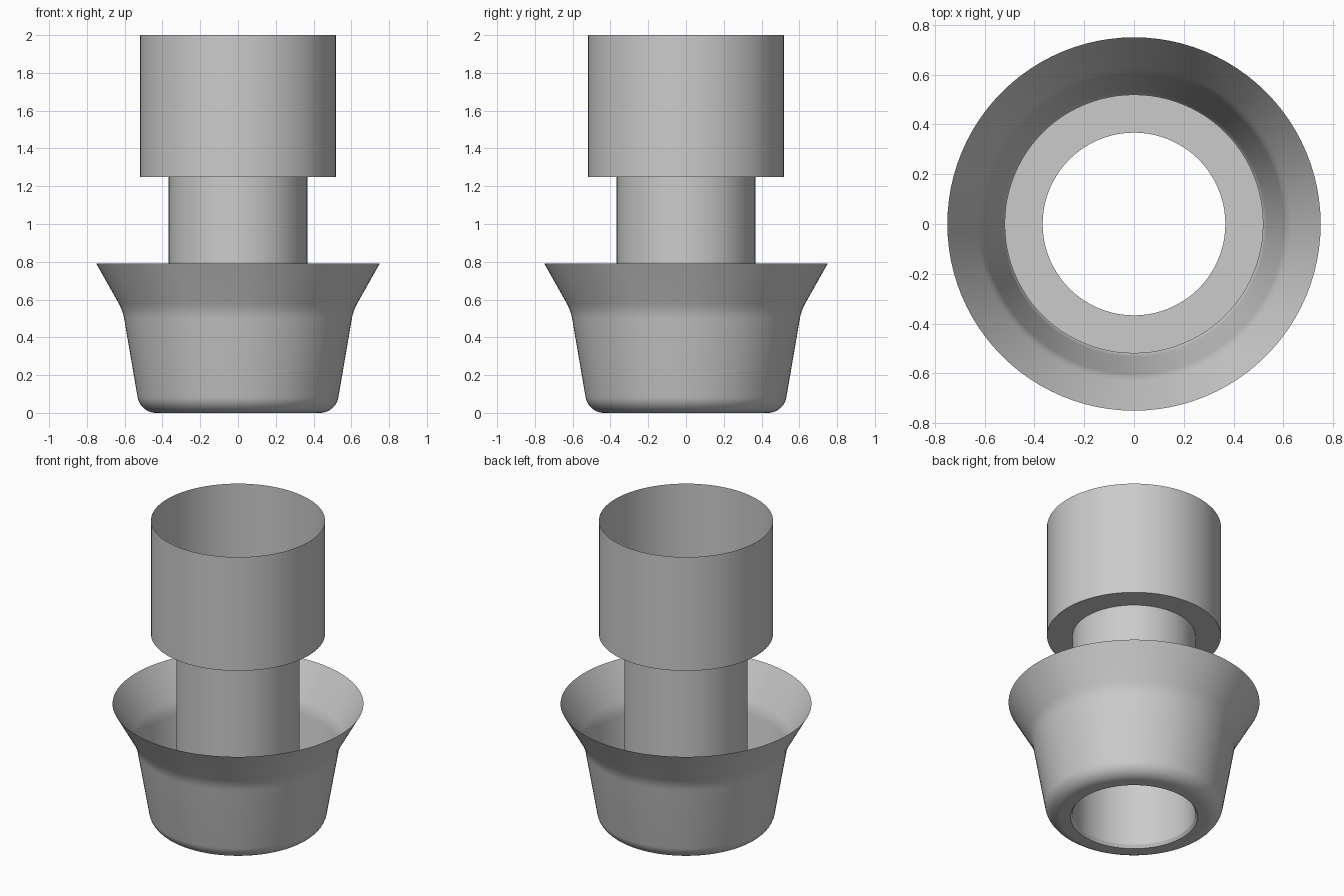
import bpy
import bmesh
from math import cos, sin, pi, radians
from mathutils import Vector

if "Cube" in bpy.data.objects:
    bpy.data.objects.remove(bpy.data.objects["Cube"], do_unlink=True)

SIDES = 96
NECK = 0.367   # bore radius
CUP = 0.52     # upper socket radius
STEP = 1.25    # height of the shoulder

grey = bpy.data.materials.new("plain_grey")
grey.use_nodes = True
grey.diffuse_color = (0.6, 0.6, 0.6, 1)
grey.node_tree.nodes["Principled BSDF"].inputs["Base Color"].default_value = grey.diffuse_color


def lathe(name, profile):
    """Revolve a list of (radius, height) points into an open thin shell."""
    bm = bmesh.new()
    verts = [bm.verts.new((r, 0, z)) for r, z in profile]
    edges = [bm.edges.new(pair) for pair in zip(verts, verts[1:])]
    bmesh.ops.spin(bm, geom=verts + edges, cent=(0, 0, 0), axis=(0, 0, 1),
                   angle=2 * pi, steps=SIDES, use_merge=False)
    bmesh.ops.remove_doubles(bm, verts=bm.verts, dist=1e-4)
    bmesh.ops.recalc_face_normals(bm, faces=bm.faces)
    mesh = bpy.data.meshes.new(name)
    bm.to_mesh(mesh)
    bm.free()
    mesh.materials.append(grey)
    obj = bpy.data.objects.new(name, mesh)
    bpy.context.collection.objects.link(obj)
    bpy.ops.object.select_all(action='DESELECT')
    obj.select_set(True)
    bpy.context.view_layer.objects.active = obj
    bpy.ops.object.shade_smooth_by_angle(angle=radians(30))
    return obj


def arc(cx, cz, radius, start, end, steps):
    """Points along a fillet, angles in degrees."""
    angles = [radians(start + (end - start) * i / steps) for i in range(steps + 1)]
    return [(cx + radius * cos(a), cz + radius * sin(a)) for a in angles]


def bend(a, b, c, steps=6):
    """Soft quadratic bend from a to c around corner b."""
    a, b, c = Vector(a), Vector(b), Vector(c)
    ts = [i / steps for i in range(steps + 1)]
    return [tuple(a * (1 - t) ** 2 + b * 2 * t * (1 - t) + c * t * t) for t in ts]


# Open socket at the top, with a flat shoulder below it
lathe("upper_socket", [(NECK, STEP), (CUP, STEP), (CUP, 2.0)])

# Straight tube through the middle
lathe("neck_tube", [(NECK, 0.02), (NECK, STEP)])

# Flared bowl: chamfered hole, flat base, rounded corner, tapered wall, wide rim
base = [(NECK, 0.02), (0.38, 0)]
corner = arc(0.433, 0.1, 0.1, -90, -9.6, 10)
flare = bend((0.603, 0.50), (0.61, 0.54), (0.63, 0.577))
lathe("flared_bowl", base + corner + flare + [(0.75, 0.79)])
